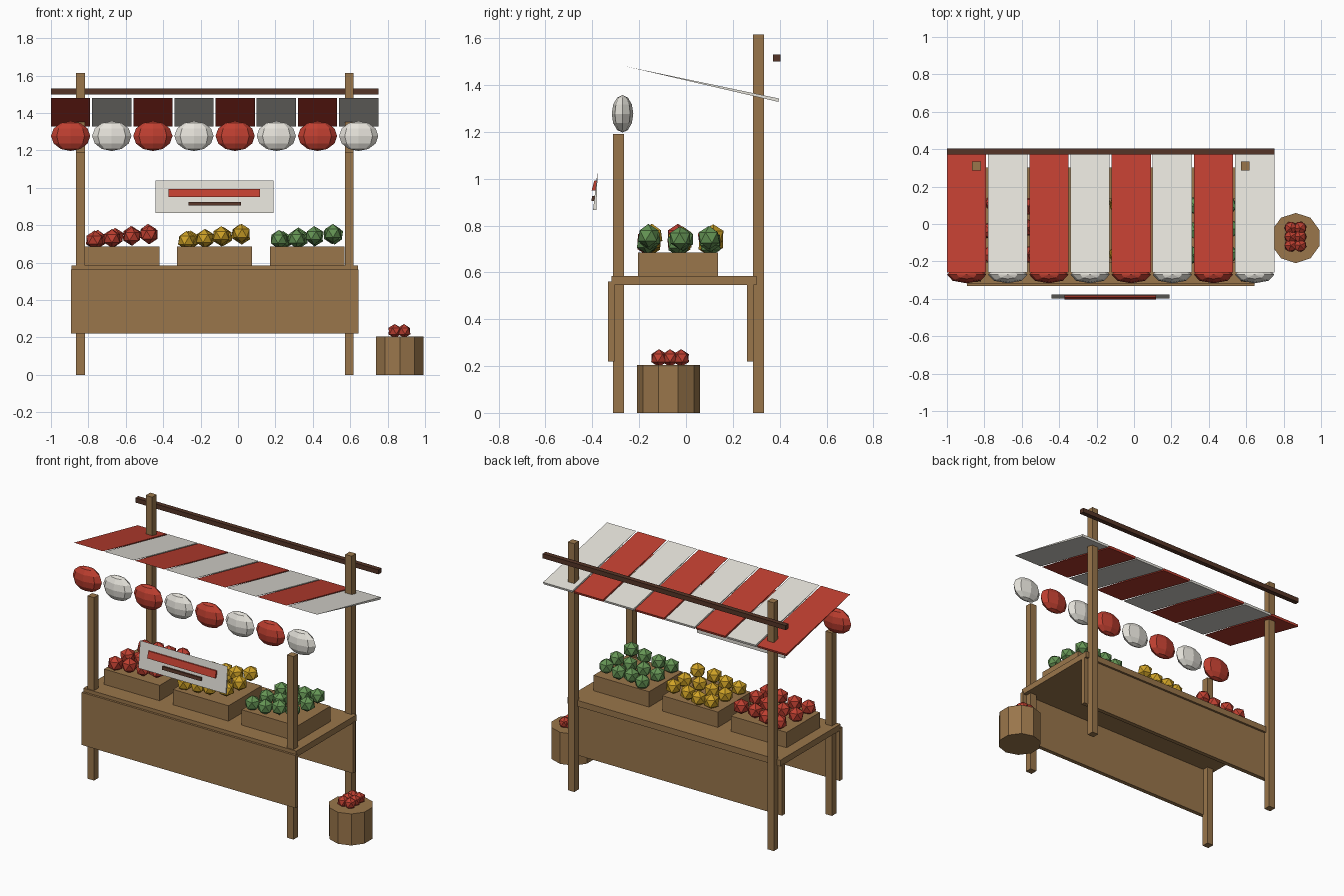
import bpy, bmesh, math, random
from mathutils import Matrix, Vector

if "Cube" in bpy.data.objects:
    bpy.data.objects.remove(bpy.data.objects["Cube"])

random.seed(4)


def material(name, rgb):
    m = bpy.data.materials.new(name)
    m.diffuse_color = (*rgb, 1)
    m.use_nodes = True
    m.node_tree.nodes["Principled BSDF"].inputs["Base Color"].default_value = m.diffuse_color
    return m


WOOD = material("wood", (0.32, 0.18, 0.07))
DARK = material("dark_wood", (0.09, 0.035, 0.02))
RED = material("red", (0.52, 0.05, 0.03))
WHITE = material("white", (0.78, 0.76, 0.70))
YELLOW = material("yellow", (0.62, 0.36, 0.02))
GREEN = material("green", (0.13, 0.30, 0.09))


def finish(name, bm, mat):
    bmesh.ops.recalc_face_normals(bm, faces=bm.faces)
    me = bpy.data.meshes.new(name)
    bm.to_mesh(me)
    bm.free()
    me.materials.append(mat)
    ob = bpy.data.objects.new(name, me)
    bpy.context.collection.objects.link(ob)
    return ob


def box(name, x, y, z, mat):
    """Box from (min, max) ranges."""
    bm = bmesh.new()
    bmesh.ops.create_cube(bm, size=1)
    for v in bm.verts:
        v.co = [r[0] if c < 0 else r[1] for c, r in zip(v.co, (x, y, z))]
    return finish(name, bm, mat)


def extrude_x(name, x0, x1, profile, mat):
    """Sweep a (y, z) profile along x."""
    bm = bmesh.new()
    face = bm.faces.new([bm.verts.new((x0, y, z)) for y, z in profile])
    out = bmesh.ops.extrude_face_region(bm, geom=[face])["geom"]
    for v in out:
        if isinstance(v, bmesh.types.BMVert):
            v.co.x = x1
    return finish(name, bm, mat)


def fruit_pile(name, centres, radius, mat):
    bm = bmesh.new()
    for c in centres:
        spin = Matrix.Rotation(random.uniform(0, 6.28), 4, 'Z')
        bmesh.ops.create_icosphere(bm, subdivisions=1, radius=radius,
                                   matrix=Matrix.Translation(c) @ spin)
    return finish(name, bm, mat)


# Posts: tall at the back, short at the front
for side, x in (("left", -0.842), ("right", 0.594)):
    for end, y, h in (("front", -0.288, 1.19), ("back", 0.31, 1.615)):
        box(f"{end}_post_{side}", (x - 0.023, x + 0.023),
            (y - 0.023, y + 0.023), (0, h), WOOD)

# Counter with front and back aprons
box("counter_top", (-0.89, 0.642), (-0.318, 0.302), (0.545, 0.585), WOOD)
box("front_panel", (-0.893, 0.645), (-0.332, -0.305), (0.22, 0.562), WOOD)
box("back_panel", (-0.893, 0.645), (0.26, 0.288), (0.22, 0.55), WOOD)

# Ridge beam behind the awning
box("awning_beam", (-1.0, 0.75), (0.372, 0.403), (1.5, 1.53), DARK)

# Awning stripes with a rounded drop below each front edge
for i in range(8):
    x = -0.895 + i * 0.22
    mat = (RED, WHITE)[i % 2]
    extrude_x(f"awning_stripe_{i + 1}", x - 0.105, x + 0.105,
              [(-0.26, 1.48), (0.398, 1.342), (0.394, 1.328)], mat)
    bm = bmesh.new()
    bmesh.ops.create_uvsphere(
        bm, u_segments=8, v_segments=6, radius=1,
        matrix=Matrix.Translation((x, -0.271, 1.277))
        @ Matrix.Diagonal((0.105, 0.046, 0.08, 1)))
    finish(f"awning_scallop_{i + 1}", bm, mat)

# Crates with produce
for kind, x, mat in (("red", -0.62, RED), ("yellow", -0.125, YELLOW),
                     ("green", 0.37, GREEN)):
    box(f"{kind}_crate", (x - 0.2, x + 0.2), (-0.205, 0.137),
        (0.583, 0.685), WOOD)
    pile = [Vector((x - 0.14 + 0.093 * i + random.uniform(-0.012, 0.012),
                    -0.155 + 0.13 * j + random.uniform(-0.012, 0.012),
                    0.722 + 0.01 * i + random.uniform(-0.006, 0.006)))
            for i in range(4) for j in range(3)]
    fruit_pile(f"{kind}_fruit", pile, 0.05, mat)

# Ten-sided basket with a few red fruit
bm = bmesh.new()
bmesh.ops.create_cone(bm, cap_ends=True, segments=10, radius1=0.134,
                      radius2=0.134, depth=0.205,
                      matrix=Matrix.Translation((0.865, -0.075, 0.1025))
                      @ Matrix.Rotation(math.pi / 2, 4, 'Z')
                      @ Matrix.Rotation(math.pi / 2, 4, 'Z'))
finish("basket", bm, WOOD)
fruit_pile("basket_fruit",
           [Vector((0.838 + 0.05 * i, -0.115 + 0.047 * j, 0.234))
            for i in range(2) for j in range(3)], 0.038, RED)

# Leaning sign board with two painted bars
extrude_x("sign_board", -0.44, 0.19,
          [(-0.377, 1.038), (-0.397, 0.866), (-0.383, 0.866)], WHITE)
extrude_x("sign_bar_large", -0.372, 0.117,
          [(-0.391, 0.993), (-0.403, 0.95), (-0.386, 0.95), (-0.381, 0.993)],
          RED)
extrude_x("sign_bar_small", -0.265, 0.015,
          [(-0.401, 0.925), (-0.404, 0.905), (-0.39, 0.905), (-0.388, 0.925)],
          DARK)
